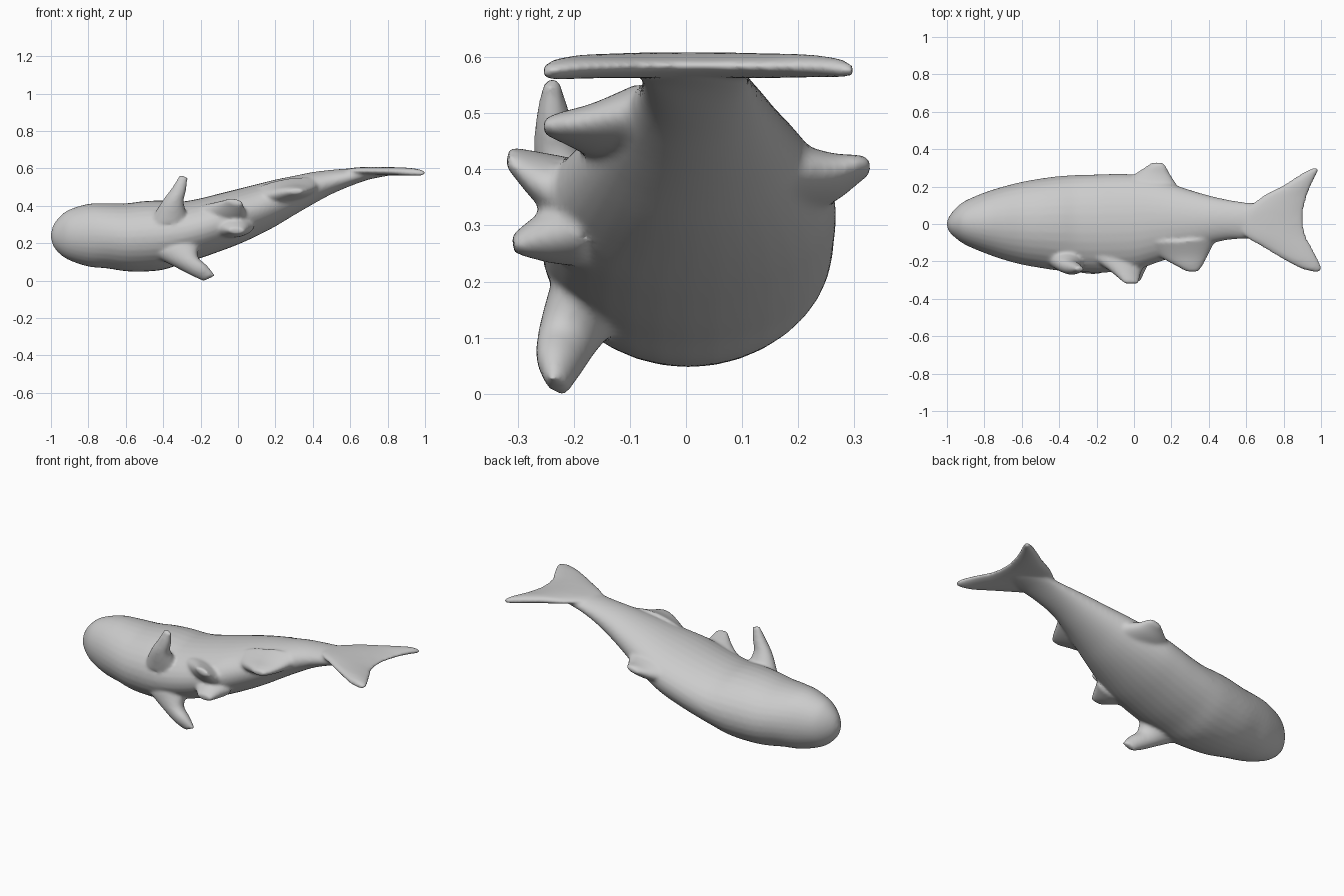
import bpy, bmesh, math
from mathutils import Vector

SIDES = 32


def smooth_rows(rows, steps=5):
    """Catmull-Rom interpolation through rows of equal length."""
    out = []
    for i in range(len(rows) - 1):
        p0, p1, p2, p3 = (rows[max(0, min(len(rows) - 1, i + k))] for k in (-1, 0, 1, 2))
        for s in range(steps):
            t = s / steps
            out.append([0.5 * (2 * b + (c - a) * t + (2 * a - 5 * b + 4 * c - d) * t * t
                               + (3 * b - a - 3 * c + d) * t ** 3)
                        for a, b, c, d in zip(p0, p1, p2, p3)])
    return out + [list(rows[-1])]


def loft(bm, rings):
    """Skin a list of closed rings and cap both ends."""
    loops = [[bm.verts.new(p) for p in ring] for ring in rings]
    for a, b in zip(loops, loops[1:]):
        for i in range(SIDES):
            j = (i + 1) % SIDES
            bm.faces.new((a[i], a[j], b[j], b[i]))
    bm.faces.new(loops[0][::-1])
    bm.faces.new(loops[-1])


def oval(center, u, v):
    return [center + u * math.cos(2 * math.pi * i / SIDES) + v * math.sin(2 * math.pi * i / SIDES)
            for i in range(SIDES)]


def fin(bm, normal, sections):
    """Sections: leading point, trailing point, half thickness."""
    n = Vector(normal).normalized()
    rings = []
    for r in smooth_rows(sections):
        a, b = Vector(r[0:3]), Vector(r[3:6])
        rings.append(oval((a + b) / 2, (a - b) / 2, n * r[6]))
    loft(bm, rings)


bm = bmesh.new()

# Trunk: x, top z, bottom z, far y, near y
trunk = [
    (-1.0, .255, .225, .012, -.012), (-.985, .30, .18, .045, -.045),
    (-.95, .345, .14, .088, -.078), (-.9, .38, .108, .125, -.112),
    (-.8, .41, .075, .168, -.155), (-.7, .413, .065, .2, -.19),
    (-.6, .413, .05, .225, -.217), (-.5, .425, .048, .243, -.235),
    (-.4, .428, .058, .256, -.25), (-.3, .423, .09, .262, -.257),
    (-.2, .44, .12, .265, -.26), (-.1, .465, .155, .268, -.258),
    (0, .49, .193, .265, -.25), (.1, .515, .238, .245, -.215),
    (.2, .54, .29, .215, -.18), (.3, .56, .35, .182, -.145),
    (.4, .58, .408, .153, -.11), (.5, .592, .462, .13, -.085),
    (.6, .6, .505, .115, -.08), (.7, .604, .54, .11, -.08),
    (.8, .603, .56, .085, -.06), (.87, .6, .572, .05, -.03),
]
loft(bm, [oval(Vector((x, (l + r) / 2, (t + b) / 2)), Vector((0, (l - r) / 2, 0)),
               Vector((0, 0, (t - b) / 2))) for x, t, b, l, r in smooth_rows(trunk)])

# Tail fluke, from the near lobe to the far lobe
fluke = [(-.255, .955, .995, .572, .010), (-.235, .885, 1.003, .576, .018),
         (-.19, .8, .985, .581, .021), (-.125, .69, .952, .583, .022),
         (-.05, .58, .915, .584, .023), (.05, .58, .905, .584, .023),
         (.145, .68, .925, .583, .022), (.2, .785, .945, .583, .021),
         (.25, .865, .968, .581, .019), (.28, .915, .983, .578, .016),
         (.298, .955, .985, .575, .010)]
fin(bm, (0, 0, 1), [(a, y, z + .003, b, y, z, h) for y, a, b, z, h in fluke])

# Upper and lower pectoral fins
fin(bm, (0, 1, .2), [
    (-.47, -.18, .32, -.26, -.18, .32, .07), (-.405, -.222, .425, -.29, -.228, .415, .045),
    (-.35, -.237, .5, -.278, -.237, .48, .032), (-.312, -.24, .565, -.268, -.24, .55, .014)])
fin(bm, (0, 1, -.2), [
    (-.45, -.17, .13, -.2, -.17, .21, .075), (-.34, -.2, .075, -.215, -.215, .13, .055),
    (-.25, -.222, .028, -.165, -.23, .08, .042), (-.185, -.225, -.002, -.122, -.235, .027, .02)])

# Upper and lower pelvic fins
fin(bm, (0, .3, 1), [
    (-.22, -.19, .37, .07, -.19, .34, .06), (-.13, -.25, .395, .04, -.255, .37, .045),
    (-.05, -.318, .432, .025, -.318, .415, .016)])
fin(bm, (0, -.2, 1), [
    (-.18, -.19, .28, .09, -.19, .29, .06), (-.1, -.255, .275, .06, -.25, .28, .045),
    (-.05, -.31, .268, .035, -.307, .263, .016)])

# Anal fin and dorsal fin
fin(bm, (0, 0, 1), [
    (.05, -.1, .44, .44, -.08, .51, .07), (.13, -.17, .45, .4, -.16, .49, .045),
    (.22, -.222, .47, .368, -.222, .48, .027), (.28, -.254, .475, .345, -.254, .478, .014)])
fin(bm, (0, 0, 1), [
    (-.12, .19, .35, .27, .15, .41, .07), (.0, .265, .37, .2, .255, .4, .042),
    (.06, .305, .39, .17, .31, .41, .024), (.095, .329, .4, .152, .329, .41, .012)])

bmesh.ops.recalc_face_normals(bm, faces=bm.faces)
mesh = bpy.data.meshes.new("finned_body")
bm.to_mesh(mesh)
bm.free()
body = bpy.data.objects.new("finned_body", mesh)
bpy.context.collection.objects.link(body)

# Fuse the parts into one skin and soften the joints
remesh = body.modifiers.new("fuse", 'REMESH')
remesh.mode = 'VOXEL'
remesh.voxel_size = 0.009
remesh.use_smooth_shade = True
soften = body.modifiers.new("soften", 'SMOOTH')
soften.factor = 0.5
soften.iterations = 8

grey = bpy.data.materials.new("plain grey")
grey.diffuse_color = (0.6, 0.6, 0.6, 1)
mesh.materials.append(grey)
for p in mesh.polygons:
    p.use_smooth = True
